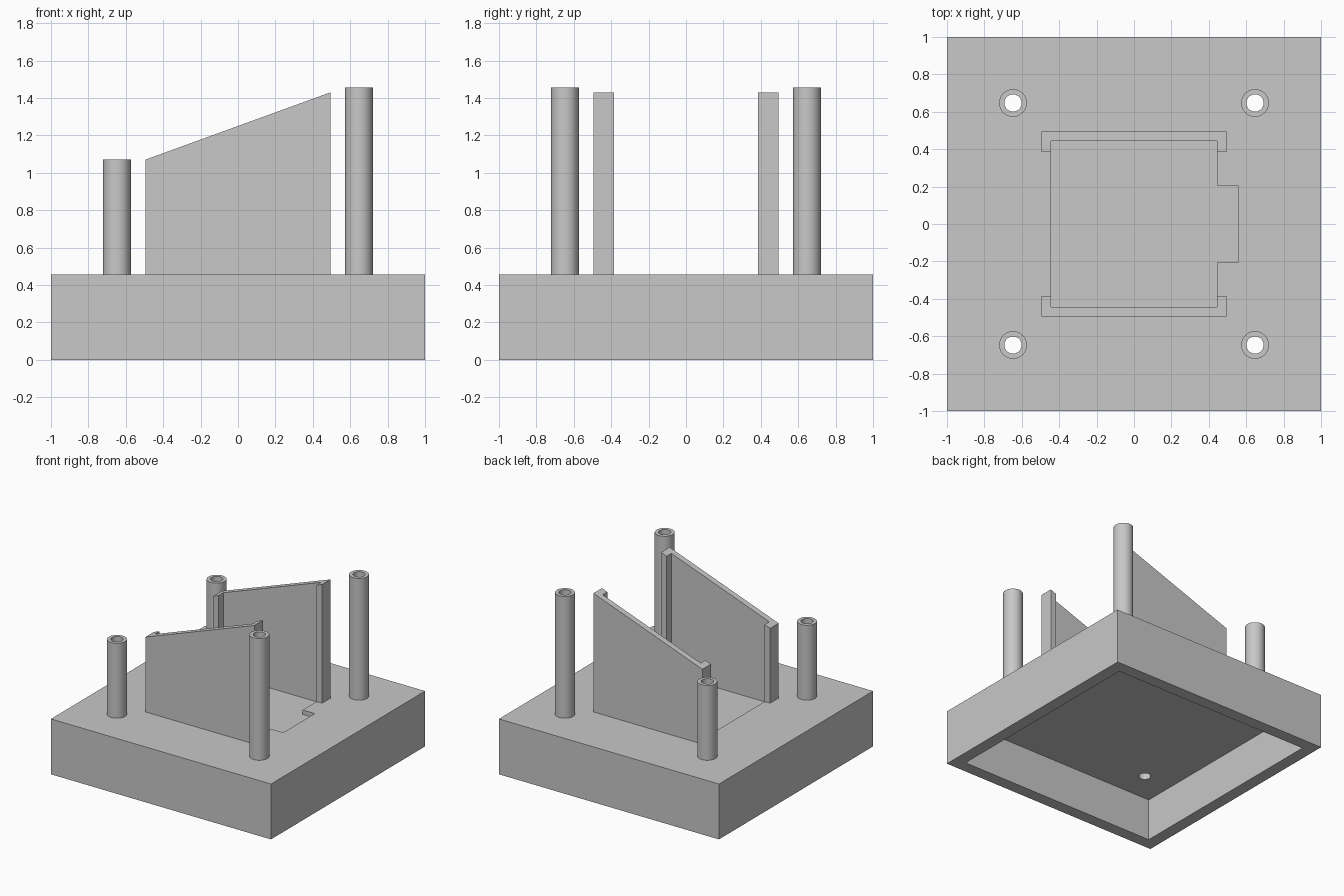
import bpy
import bmesh
from math import radians, cos, sin, tau

cube = bpy.data.objects.get("Cube")
if cube:
    bpy.data.objects.remove(cube, do_unlink=True)

grey = bpy.data.materials.new("plain_grey")
grey.use_nodes = True
colour = (0.58, 0.58, 0.58, 1)
grey.diffuse_color = colour
grey.node_tree.nodes["Principled BSDF"].inputs["Base Color"].default_value = colour

BASE_TOP = 0.455
POST_AT = 0.647


def make_object(name, bm):
    bmesh.ops.recalc_face_normals(bm, faces=bm.faces)
    mesh = bpy.data.meshes.new(name)
    bm.to_mesh(mesh)
    bm.free()
    mesh.materials.append(grey)
    obj = bpy.data.objects.new(name, mesh)
    bpy.context.collection.objects.link(obj)
    return obj


def prism(name, outline, bottom, top):
    """Extrude a plan outline; top is a function giving the height at x."""
    bm = bmesh.new()
    low = [bm.verts.new((x, y, bottom)) for x, y in outline]
    high = [bm.verts.new((x, y, top(x))) for x, y in outline]
    bm.faces.new(low)
    bm.faces.new(high)
    for i in range(len(low)):
        j = (i + 1) % len(low)
        bm.faces.new((low[i], low[j], high[j], high[i]))
    return make_object(name, bm)


def square(half):
    return [(-half, -half), (half, -half), (half, half), (-half, half)]


def circle(x, y, radius, count=64):
    return [(x + radius * cos(tau * i / count), y + radius * sin(tau * i / count))
            for i in range(count)]


def activate(obj):
    bpy.ops.object.select_all(action="DESELECT")
    obj.select_set(True)
    bpy.context.view_layer.objects.active = obj


def cut(obj, cutter):
    mod = obj.modifiers.new("cut", "BOOLEAN")
    mod.operation = "DIFFERENCE"
    mod.solver = "EXACT"
    mod.object = cutter
    activate(obj)
    bpy.ops.object.modifier_apply(modifier=mod.name)
    bpy.data.objects.remove(cutter, do_unlink=True)


# Hollow base, open underneath
base = prism("base", square(1), 0, lambda x: BASE_TOP)
cut(base, prism("cavity_cutter", square(0.9), -0.1, lambda x: 0.345))

# Shallow recess with a tab on one side
w, tab_x, tab_y = 0.445, 0.555, 0.205
recess = [(-w, -w), (w, -w), (w, -tab_y), (tab_x, -tab_y),
          (tab_x, tab_y), (w, tab_y), (w, w), (-w, w)]
cut(base, prism("recess_cutter", recess, BASE_TOP - 0.036, lambda x: 0.6))

# Tubular posts, bored right through the base
for side, sx, height in (("right", -1, 1.07), ("left", 1, 1.455)):
    for end, sy in (("front", -1), ("back", 1)):
        x, y = sx * POST_AT, sy * POST_AT
        post = prism(f"{end}_{side}_post", circle(x, y, 0.074), BASE_TOP,
                     lambda px, h=height: h)
        for target in (post, base):
            cut(target, prism("bore_cutter", circle(x, y, 0.046), 0.2, lambda px: 1.6))
        activate(post)
        bpy.ops.object.shade_smooth_by_angle(angle=radians(30))

# Sloping side panels with inward lips at both ends
o, lip = 0.495, 0.385
channel = [(-o, o), (-o, lip), (-w, lip), (-w, w), (w, w), (w, lip), (o, lip), (o, o)]
for name, sy in (("front_panel", -1), ("back_panel", 1)):
    prism(name, [(x, sy * y) for x, y in channel], BASE_TOP,
          lambda x: 1.25 + 0.18 * x / o)
